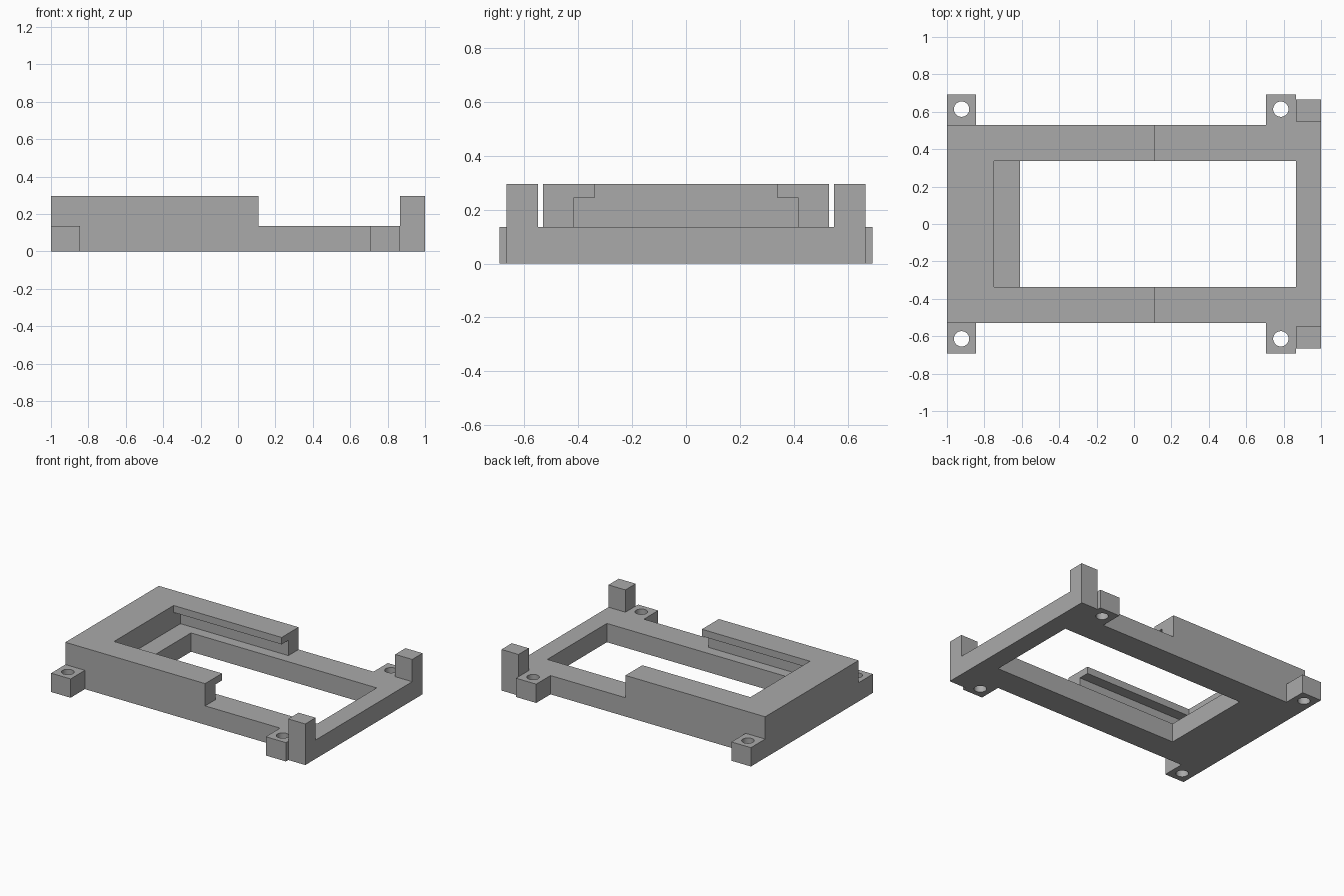
import bpy
import bmesh
from math import radians

if "Cube" in bpy.data.objects:
    bpy.data.objects.remove(bpy.data.objects["Cube"])

DECK, TOP = 0.135, 0.295      # base plate and full heights
SIDE, INNER = 0.53, 0.338     # half widths of the frame and its opening

grey = bpy.data.materials.new("plain grey")
grey.use_nodes = True
colour = (0.4, 0.4, 0.4, 1)
grey.diffuse_color = colour
grey.node_tree.nodes["Principled BSDF"].inputs["Base Color"].default_value = colour


def prism(name, outline, z0, z1):
    """Extrude a plan outline between two heights."""
    bm = bmesh.new()
    face = bm.faces.new([bm.verts.new((x, y, z0)) for x, y in outline])
    ext = bmesh.ops.extrude_face_region(bm, geom=[face])
    for v in ext["geom"]:
        if isinstance(v, bmesh.types.BMVert):
            v.co.z = z1
    bmesh.ops.recalc_face_normals(bm, faces=bm.faces)
    mesh = bpy.data.meshes.new(name)
    bm.to_mesh(mesh)
    bm.free()
    mesh.materials.append(grey)
    obj = bpy.data.objects.new(name, mesh)
    bpy.context.collection.objects.link(obj)
    return obj


def box(name, x0, x1, y0, y1, z0, z1):
    return prism(name, [(x0, y0), (x1, y0), (x1, y1), (x0, y1)], z0, z1)


def cut(obj, cutter):
    """Subtract a cutter and discard it."""
    cutter.hide_render = True
    mod = obj.modifiers.new("cut", "BOOLEAN")
    mod.operation, mod.solver, mod.object = "DIFFERENCE", "EXACT", cutter
    bpy.context.view_layer.objects.active = obj
    bpy.ops.object.modifier_apply(modifier=mod.name)
    bpy.data.objects.remove(cutter)


# Full plan outline with screw tabs and corner posts, mirrored front to back
half = [(1, 0.665), (0.865, 0.665), (0.865, 0.692), (0.705, 0.692),
        (0.705, SIDE), (-0.845, SIDE), (-0.845, 0.692), (-1, 0.692)]
frame = prism("mounting_frame", half + [(x, -y) for x, y in reversed(half)], 0, TOP)

# Central opening, upper opening, and the side slots under the lips
cut(frame, box("opening_cutter", -0.61, 0.865, -INNER, INNER, -0.1, 0.5))
cut(frame, box("upper_cutter", -0.748, 0.5, -INNER, INNER, DECK, 0.5))
cut(frame, box("slot_cutter", -0.748, 0.5, -0.415, 0.415, DECK, 0.245))

# Low deck between the corner posts
cut(frame, box("deck_cutter", 0.11, 1.2, -0.548, 0.548, DECK, 0.5))

# Low screw tabs with round holes
for s in (-1, 1):
    ys = sorted((s * SIDE, s * 0.9))
    cut(frame, box("tab_cutter", -1.2, 0.865, *ys, DECK, 0.5))
    for x in (-0.922, 0.785):
        bpy.ops.mesh.primitive_cylinder_add(vertices=40, radius=0.041, depth=1,
                                            location=(x, s * 0.614, 0))
        cut(frame, bpy.context.object)

# Merge leftover coplanar faces
bm = bmesh.new()
bm.from_mesh(frame.data)
bmesh.ops.remove_doubles(bm, verts=bm.verts, dist=0.0005)
bmesh.ops.dissolve_limit(bm, angle_limit=radians(1), verts=bm.verts, edges=bm.edges)
bm.to_mesh(frame.data)
bm.free()

# Smooth hole walls, sharp edges elsewhere
frame.select_set(True)
bpy.context.view_layer.objects.active = frame
bpy.ops.object.shade_smooth_by_angle(angle=radians(30))
